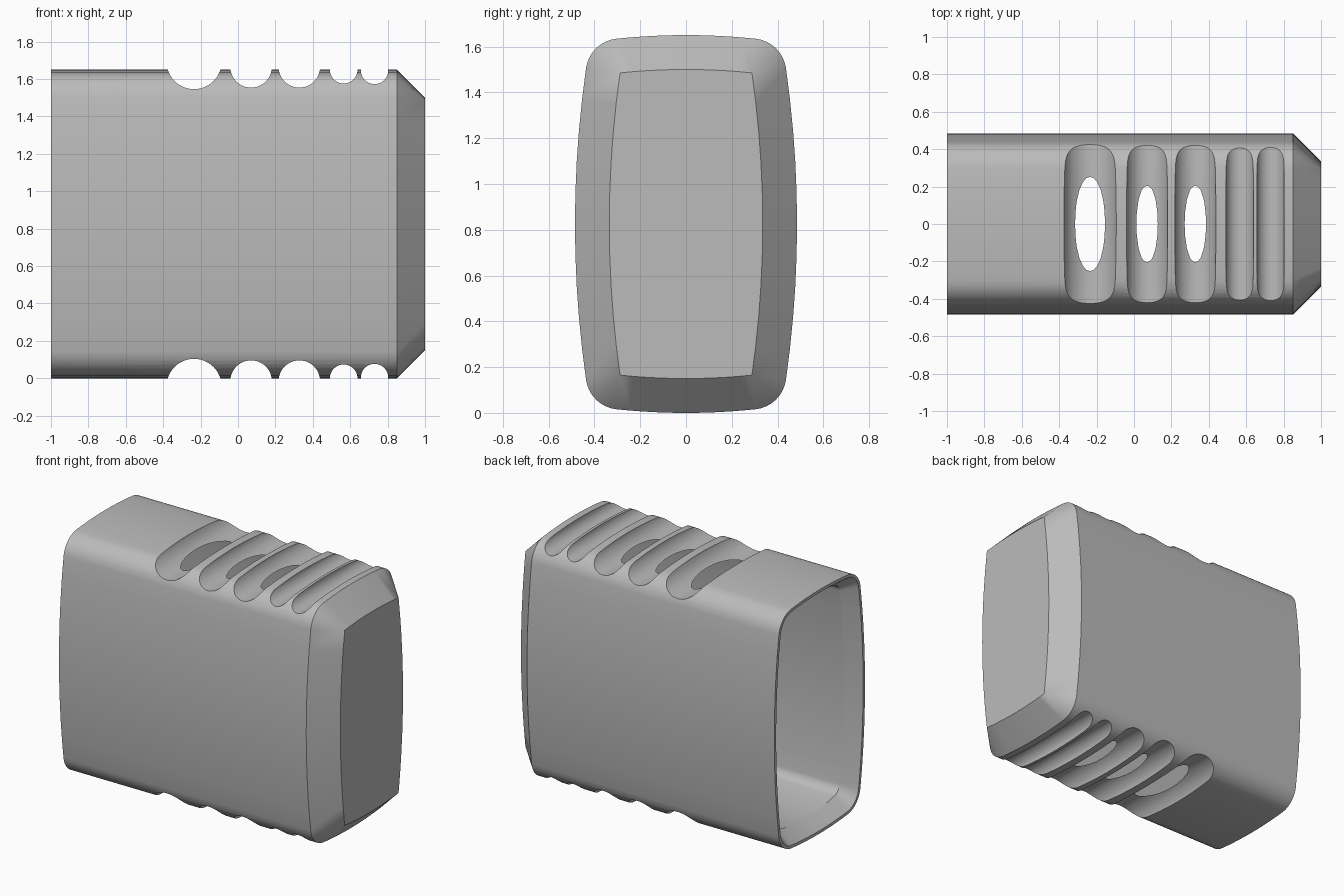
import bpy, bmesh, math
from mathutils import Matrix, Vector

if "Cube" in bpy.data.objects:
    bpy.data.objects.remove(bpy.data.objects["Cube"])

MID = 0.825            # height of the long axis
SEGS, FAN = 10, 8      # steps per bowed side and per rounded corner
CORNER_Y = 0.288
OUTER = dict(side=0.335, top=0.675, corner_z=0.66)
INNER = dict(side=0.335, top=0.675, corner_z=0.642)


def section(x, grow, side, top, corner_z):
    """Bowed rectangle grown outwards by a rounding radius."""
    pts = []
    for k in range(4):
        half, reach, inner = ((corner_z, side, CORNER_Y) if k % 2 == 0
                              else (CORNER_Y, top, corner_z))
        bow = reach - inner
        radius = (half * half + bow * bow) / (2 * bow)
        sweep = math.asin(half / radius)
        turn = k * math.pi / 2

        def place(centre_a, spot_a):
            # core arc point plus an offset along the given normal angle
            u = reach - radius + radius * math.cos(centre_a) + grow * math.cos(spot_a)
            v = radius * math.sin(centre_a) + grow * math.sin(spot_a)
            y = u * math.cos(turn) - v * math.sin(turn)
            z = u * math.sin(turn) + v * math.cos(turn)
            pts.append(Vector((x, y, MID + z)))

        for i in range(SEGS + 1):
            a = sweep * (2 * i / SEGS - 1)
            place(a, a)
        # the next side is bowed differently, so its first normal ends the fan
        h2, r2, i2 = ((CORNER_Y, top, corner_z) if k % 2 == 0
                      else (corner_z, side, CORNER_Y))
        b2 = r2 - i2
        end = math.pi / 2 - math.asin(2 * h2 * b2 / (h2 * h2 + b2 * b2))
        for i in range(1, FAN):
            place(sweep, sweep + (end - sweep) * i / FAN)
    return pts


def finish(bm, name):
    mesh = bpy.data.meshes.new(name)
    bm.to_mesh(mesh)
    bm.free()
    obj = bpy.data.objects.new(name, mesh)
    bpy.context.collection.objects.link(obj)
    return obj


# Hollow shell: closed nose, outer wall, thin rim, chamfered mouth, cavity
bm = bmesh.new()
rings = [section(1.0, 0.0, **OUTER), section(0.85, 0.15, **OUTER),
         section(-1.0, 0.15, **OUTER), section(-1.0, 0.13, **OUTER),
         section(-0.9, 0.07, **INNER), section(0.85, 0.07, **INNER)]
loops = [[bm.verts.new(p) for p in ring] for ring in rings]
for a, b in zip(loops, loops[1:]):
    for i in range(len(a)):
        j = (i + 1) % len(a)
        bm.faces.new((a[i], a[j], b[j], b[i]))
bm.faces.new(loops[0])
bm.faces.new(loops[-1])
bmesh.ops.remove_doubles(bm, verts=bm.verts, dist=1e-5)
bmesh.ops.recalc_face_normals(bm, faces=bm.faces)
shell = finish(bm, "hollow_housing")

# Round grooves across the top and bottom: x, radius, depth
GROOVES = [(-0.235, 0.147, 0.104), (0.07, 0.111, 0.096), (0.328, 0.111, 0.096),
           (0.565, 0.074, 0.074), (0.73, 0.073, 0.077)]
bm = bmesh.new()
for x, radius, depth in GROOVES:
    for s in (-1, 1):
        z = MID + s * (MID - depth + radius)
        bmesh.ops.create_cone(
            bm, cap_ends=True, segments=48, radius1=radius, radius2=radius, depth=1.4,
            matrix=Matrix.Translation((x, 0, z)) @ Matrix.Rotation(math.pi / 2, 4, 'X'))
cutter = finish(bm, "groove_cutter")
cutter.hide_render = True

cut = shell.modifiers.new("grooves", 'BOOLEAN')
cut.operation = 'DIFFERENCE'
cut.solver = 'EXACT'
cut.object = cutter
graph = bpy.context.evaluated_depsgraph_get()
result = bpy.data.meshes.new_from_object(shell.evaluated_get(graph))
shell.modifiers.clear()
shell.data = result
bpy.data.objects.remove(cutter)

# Single grey finish
grey = bpy.data.materials.new("grey")
grey.use_nodes = True
colour = (0.5, 0.5, 0.5, 1)
grey.diffuse_color = colour
grey.node_tree.nodes["Principled BSDF"].inputs["Base Color"].default_value = colour
shell.data.materials.clear()
shell.data.materials.append(grey)

bpy.ops.object.select_all(action='DESELECT')
shell.select_set(True)
bpy.context.view_layer.objects.active = shell
bpy.ops.object.shade_smooth_by_angle(angle=math.radians(25))
